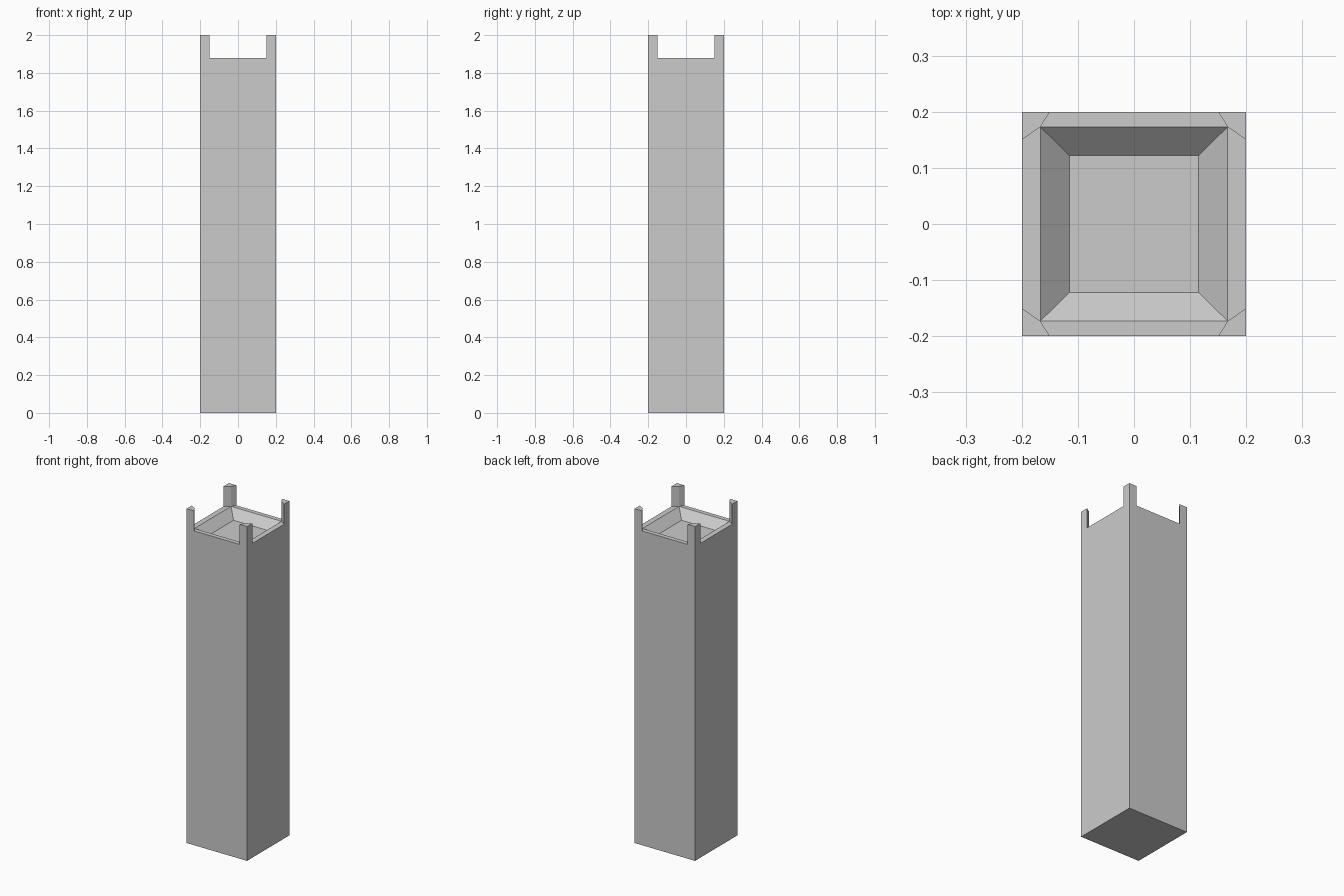
import bpy, bmesh
from mathutils import Vector

if "Cube" in bpy.data.objects:
    bpy.data.objects.remove(bpy.data.objects["Cube"])

HALF, RIM_Z, TOP_Z, FLOOR_Z = 0.2, 1.88, 2.0, 1.83
PRONG = 0.15                    # where each prong ends along the side
CORNERS = [(1, 1), (-1, 1), (-1, -1), (1, -1)]   # counter-clockwise

bm = bmesh.new()


def ring(x, y, z):
    return [bm.verts.new((sx * x, sy * y, z)) for sx, sy in CORNERS]


base = ring(HALF, HALF, 0)
outer = ring(HALF, HALF, RIM_Z)
inner = ring(0.167, 0.173, RIM_Z)
floor = ring(0.115, 0.122, FLOOR_Z)
on_y = ring(PRONG, HALF, RIM_Z)   # prong ends on the front/back sides
on_x = ring(HALF, PRONG, RIM_Z)   # prong ends on the left/right sides

# Post sides, rim strips and sloped recess
prongs = []
for i in range(4):
    j = (i + 1) % 4
    ends = on_y if i % 2 == 0 else on_x
    other = on_x if i % 2 == 0 else on_y
    bm.faces.new((base[i], outer[i], ends[i], ends[j], outer[j], base[j]))
    bm.faces.new((ends[i], ends[j], inner[j], inner[i]))
    bm.faces.new((inner[i], inner[j], floor[j], floor[i]))
    prongs.append(bm.faces.new((other[i], outer[i], ends[i], inner[i])))
bm.faces.new(floor)
bm.faces.new(base[::-1])

# Corner prongs raised from the rim
for face in prongs:
    new = bmesh.ops.extrude_face_region(bm, geom=[face])["geom"]
    verts = [g for g in new if isinstance(g, bmesh.types.BMVert)]
    bmesh.ops.translate(bm, vec=Vector((0, 0, TOP_Z - RIM_Z)), verts=verts)
    if face.is_valid:
        bm.faces.remove(face)

bmesh.ops.recalc_face_normals(bm, faces=bm.faces)
mesh = bpy.data.meshes.new("pronged_post")
bm.to_mesh(mesh)
bm.free()
bpy.context.collection.objects.link(bpy.data.objects.new("pronged_post", mesh))
